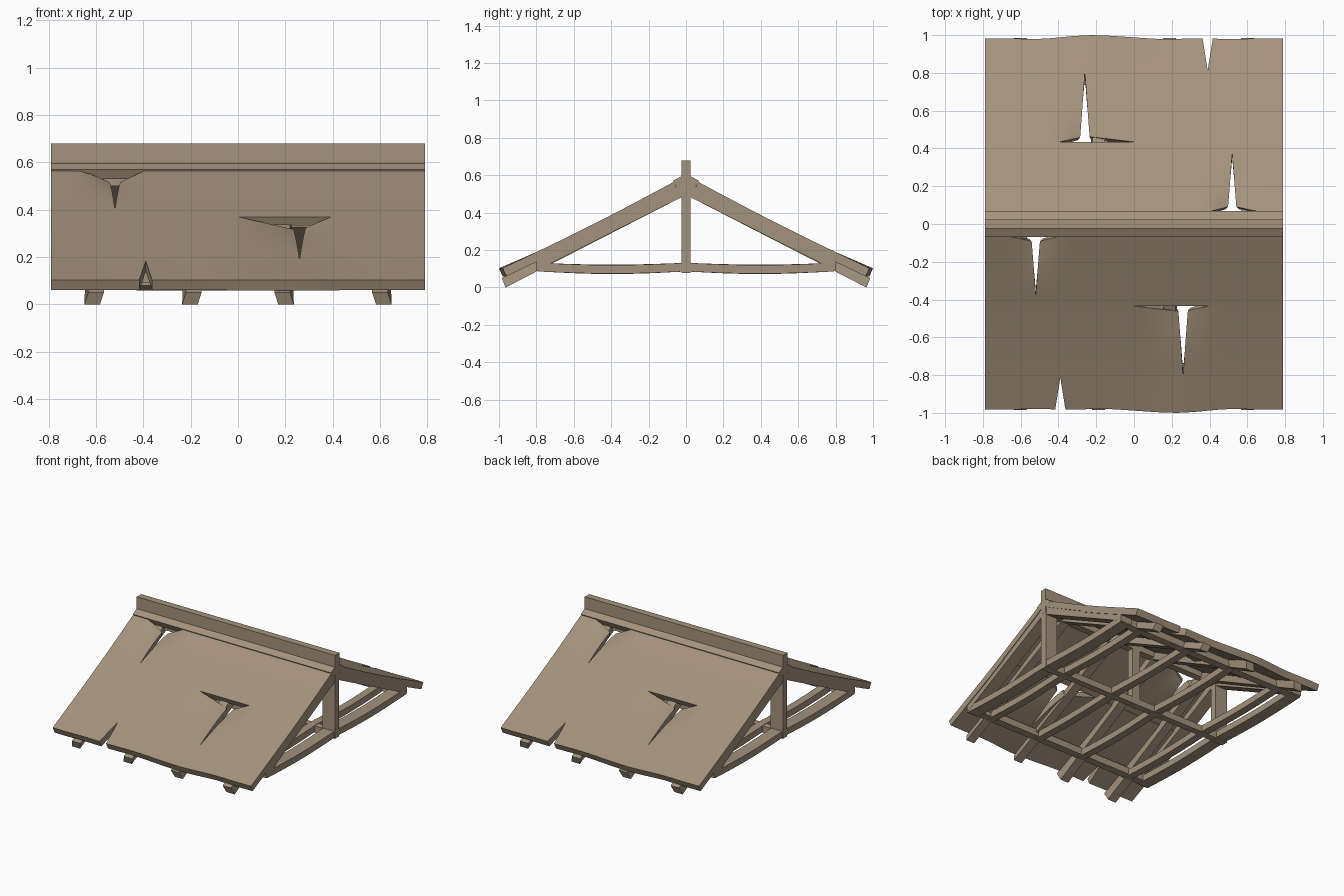
import bpy, bmesh, math

cube = bpy.data.objects.get("Cube")
if cube:
    bpy.data.objects.remove(cube)

wood = bpy.data.materials.new("weathered_wood")
wood.use_nodes = True
COLOR = (0.37, 0.29, 0.205, 1)
wood.diffuse_color = COLOR
wood.node_tree.nodes["Principled BSDF"].inputs["Base Color"].default_value = COLOR

HALF = 0.79      # half length of the roof along x
SLOPE = 0.505    # fall of the roof per unit from the ridge


def add_object(name, bm):
    mesh = bpy.data.meshes.new(name)
    bm.to_mesh(mesh)
    bm.free()
    mesh.materials.append(wood)
    obj = bpy.data.objects.new(name, mesh)
    bpy.context.collection.objects.link(obj)
    return obj


def prism(name, outline, x, width):
    """Extrude a (y, z) outline along x."""
    bm = bmesh.new()
    face = bm.faces.new([bm.verts.new((x - width / 2, y, z)) for y, z in outline])
    ext = bmesh.ops.extrude_face_region(bm, geom=[face])
    moved = [v for v in ext["geom"] if isinstance(v, bmesh.types.BMVert)]
    bmesh.ops.translate(bm, verts=moved, vec=(width, 0, 0))
    bmesh.ops.recalc_face_normals(bm, faces=bm.faces[:])
    return add_object(name, bm)


def rect(y, half, low, high):
    return [(y - half, low), (y + half, low), (y + half, high), (y - half, high)]


def span(a, b, n):
    return [a + (b - a) * i / n for i in range(n + 1)]


def sheet(name, side, start, end, lift, thickness, rips=()):
    """Roof panel; each rip is (x, half width, at top, length, reach left, reach right, dip)."""
    cols = [(x, None, 0) for x in span(-HALF, HALF, 28)
            if all(abs(x - r[0]) > r[1] + 0.008 for r in rips)]
    rows = span(start, end, 12)
    for r in rips:
        cols += [(r[0] - r[1], r, -1), (r[0] + r[1], r, 1)]
        rows.append(start + r[3] if r[2] else end - r[3])
    cols.sort(key=lambda c: c[0])
    rows.sort()
    bm = bmesh.new()
    grid = []
    for x0, rip, sign in cols:
        line = []
        for s in rows:
            x = x0
            if rip:
                depth = s - start if rip[2] else end - s
                x = rip[0] + sign * rip[1] * max(0, 1 - depth / rip[3])
            run, drop = s, 0.011 * math.sin(math.pi * s)
            for c, w, top, length, left, right, dip in rips:
                if dip:
                    near = max(0, 1 - abs(x0 - c) / (left if x0 < c else right))
                    fade = max(0, 1 - (s - start) / length) ** 2
                    drop += dip * near * fade
                    run += 0.03 * near * fade
            # uneven eave
            edge = max(0, (s - 0.8) / 0.18)
            run += edge * (0.02 * math.exp(-((x - 0.2) / 0.17) ** 2) - 0.004 * math.sin(9 * x) ** 2)
            z = 0.6 - SLOPE * s + lift - drop
            line.append(bm.verts.new((side * x, -side * run, z)))
        grid.append(line)
    for i in range(len(cols) - 1):
        # the gap between the two lips of a rip stays open
        if cols[i][1] and cols[i][1] is cols[i + 1][1]:
            continue
        for j in range(len(rows) - 1):
            bm.faces.new((grid[i][j], grid[i][j + 1], grid[i + 1][j + 1], grid[i + 1][j]))
    bmesh.ops.remove_doubles(bm, verts=bm.verts[:], dist=0.0005)
    obj = add_object(name, bm)
    solid = obj.modifiers.new("thickness", "SOLIDIFY")
    solid.thickness = thickness
    solid.offset = -1
    bpy.ops.object.select_all(action="DESELECT")
    obj.select_set(True)
    bpy.context.view_layer.objects.active = obj
    bpy.ops.object.modifier_apply(modifier=solid.name)
    bpy.ops.object.shade_smooth_by_angle(angle=math.radians(30))


def tie(name, x, width, sag):
    """Cross tie sagging on both sides of the centre."""
    ys = span(-0.79, 0.79, 16)
    drop = [sag * math.sin(math.pi * abs(y) / 0.79) for y in ys]
    low = [(y, 0.086 - d) for y, d in zip(ys, drop)]
    high = [(y, 0.132 - d) for y, d in zip(ys, drop)]
    prism(name, low + high[::-1], x, width)


def rafter(name, side, x):
    """Long rafter whose lower tail is twisted a little outwards."""
    outline = [(0, 0.55), (0.985, 0.05), (0.965, 0), (0, 0.495)]
    obj = prism(name, [(-side * s, z) for s, z in outline], x, 0.066)
    for v in obj.data.vertices:
        if v.co.z < 0.02:
            v.co.x += math.copysign(0.016, x)


RAFTERS = (-0.6, -0.187, 0.187, 0.6)
upper_rips = [(-0.52, 0.022, True, 0.31, 0.135, 0.125, 0.058)]
lower_rips = [(0.26, 0.025, True, 0.37, 0.26, 0.13, 0.058),
              (-0.39, 0.027, False, 0.17, 0.1, 0.1, 0)]

# Roof covering, rafters and eave beams, the back being the front turned half round
for label, side in (("front", 1), ("back", -1)):
    sheet(label + "_ridge_strip", side, 0.012, 0.069, 0.008, 0.046)
    sheet(label + "_upper_panel", side, 0.066, 0.435, 0, 0.042, upper_rips)
    sheet(label + "_lower_panel", side, 0.435, 0.983, 0, 0.048, lower_rips)

    for i, x in enumerate(RAFTERS):
        rafter(f"{label}_rafter_{i + 1}", side, x)
    short_rafter = [(0, 0.56), (0.8, 0.146), (0.8, 0.09), (0, 0.495)]
    for end, x in (("left", 0.74), ("right", -0.74)):
        prism(f"{label}_{end}_end_rafter", [(-side * s, z) for s, z in short_rafter], x, 0.09)
    prism(label + "_eave_beam", rect(-side * 0.765, 0.028, 0.09, 0.14), 0, 1.568)

# Ridge and bottom centre beam
prism("ridge_board", rect(0, 0.025, 0.5, 0.68), 0, 2 * HALF)
prism("centre_beam", rect(0, 0.024, 0.08, 0.128), 0, 1.565)

# Posts
for label, x, width in (("left", 0.74, 0.098), ("middle", 0, 0.064), ("right", -0.74, 0.098)):
    prism(label + "_post", rect(0, 0.025, 0.078, 0.55), x, width)

# Cross ties
for i, (x, sag) in enumerate(zip(RAFTERS, (0.012, 0.014, 0.01, 0.013))):
    tie(f"cross_tie_{i + 1}", x, 0.055, sag)
for label, x in (("left", 0.74), ("right", -0.74)):
    tie(label + "_end_tie", x, 0.088, 0.012)
